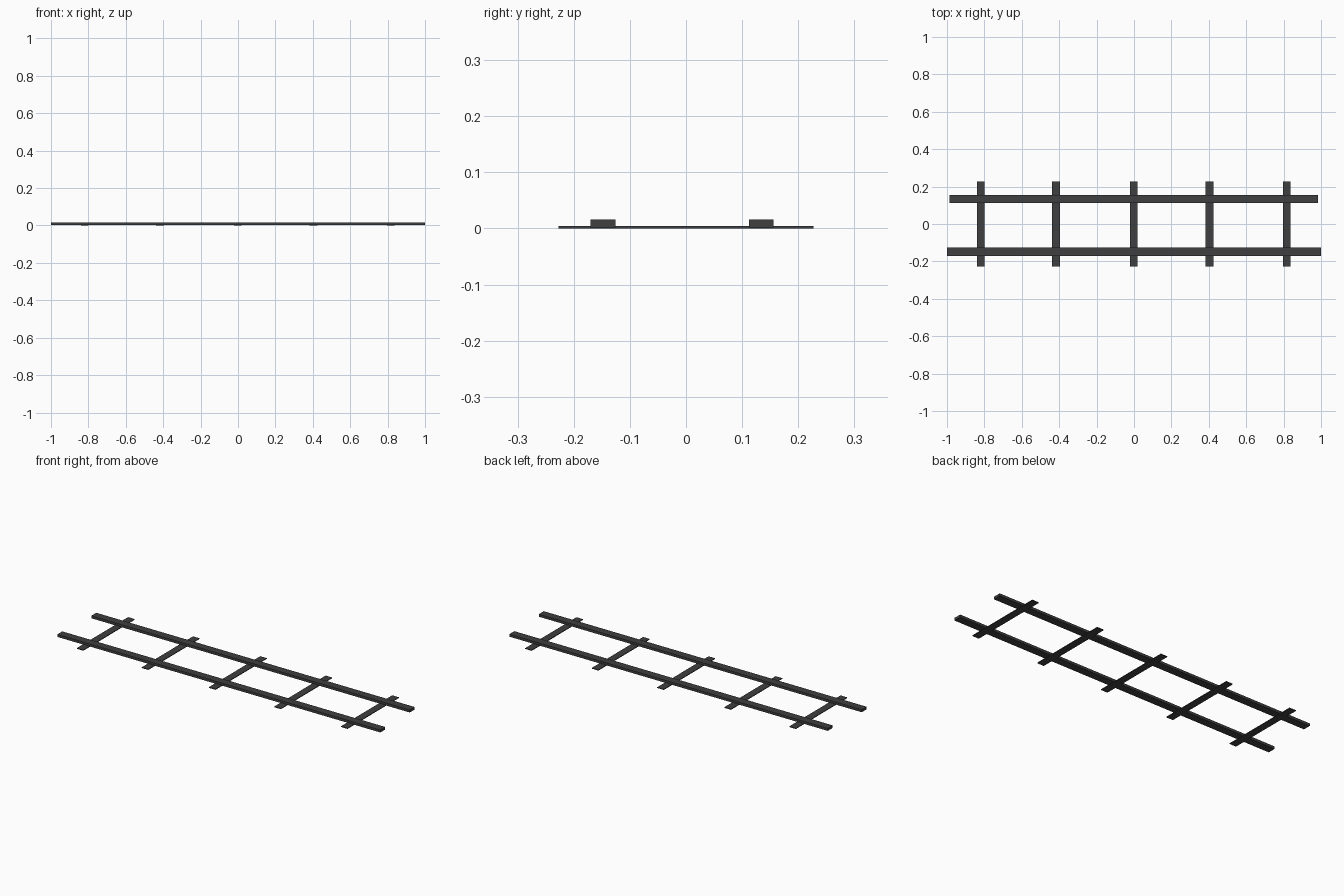
import bpy

if "Cube" in bpy.data.objects:
    bpy.data.objects.remove(bpy.data.objects["Cube"])

iron = bpy.data.materials.new("dark_iron")
iron.diffuse_color = (0.05, 0.05, 0.05, 1)
iron.use_nodes = True
iron.node_tree.nodes["Principled BSDF"].inputs["Base Color"].default_value = iron.diffuse_color


def box(name, x0, x1, y0, y1, z0, z1):
    bpy.ops.mesh.primitive_cube_add(
        size=1, location=((x0 + x1) / 2, (y0 + y1) / 2, (z0 + z1) / 2))
    ob = bpy.context.object
    ob.name = name
    ob.scale = (x1 - x0, y1 - y0, z1 - z0)
    bpy.ops.object.transform_apply(location=False, rotation=False, scale=True)
    ob.data.materials.append(iron)
    return ob


# Long rails, the back one slightly shorter
box("front_rail", -1.0, 1.0, -0.170, -0.126, 0.002, 0.016)
box("back_rail", -0.987, 0.985, 0.112, 0.156, 0.002, 0.016)

# Thin cross ties under the rails
for i, x in enumerate((-0.819, -0.417, -0.001, 0.404, 0.817)):
    box(f"cross_tie_{i + 1}", x - 0.0205, x + 0.0205, -0.227, 0.227, 0.0, 0.004)
